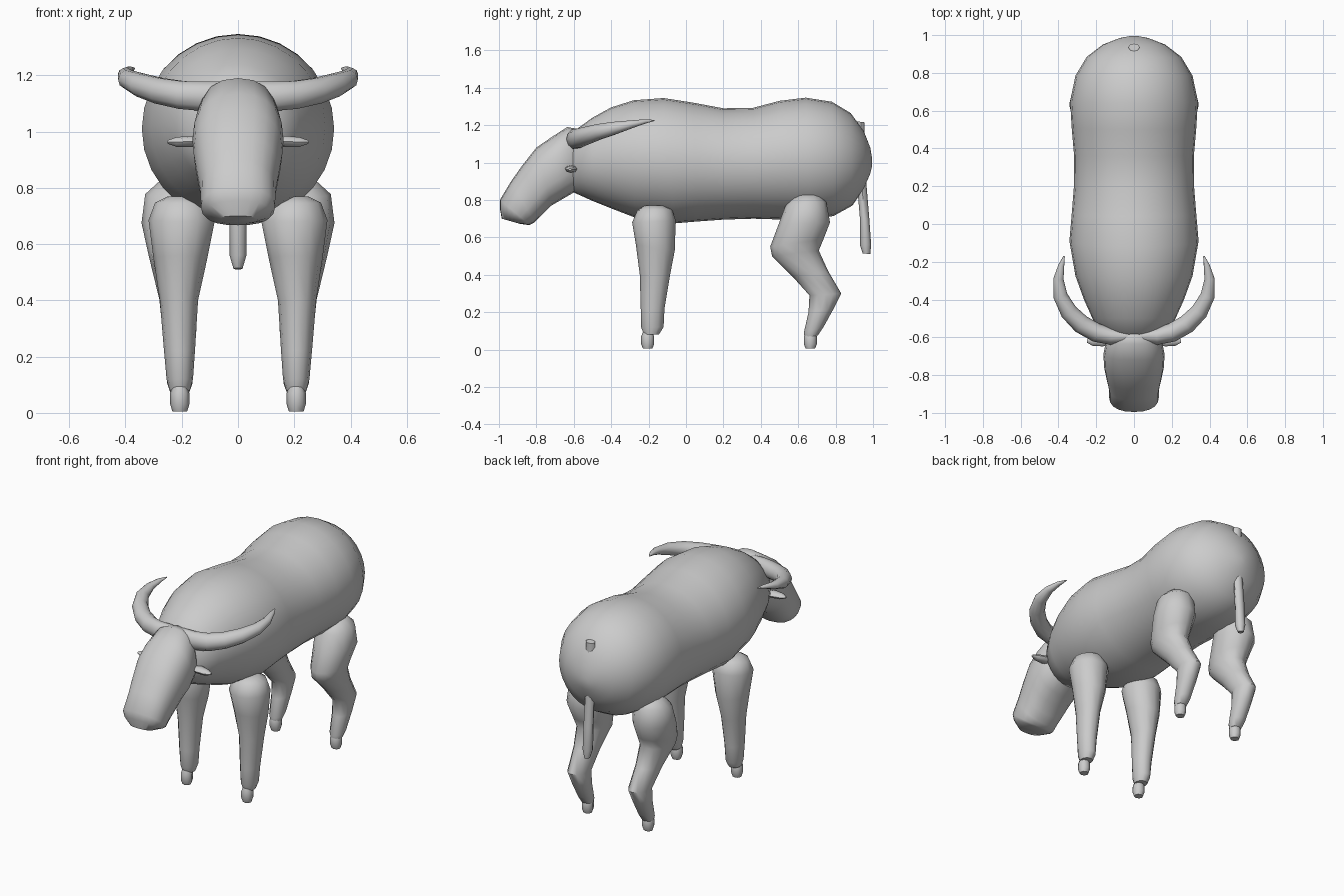
import bpy, bmesh
from math import sin, cos, pi, radians
from mathutils import Vector


def finish(name, rings, angle):
    # Skin consecutive rings of points and close both ends
    bm = bmesh.new()
    vs = [[bm.verts.new(p) for p in r] for r in rings]
    n = len(vs[0])
    for a, b in zip(vs, vs[1:]):
        for i in range(n):
            j = (i + 1) % n
            bm.faces.new((a[i], a[j], b[j], b[i]))
    bm.faces.new(vs[0])
    bm.faces.new(vs[-1])
    bmesh.ops.recalc_face_normals(bm, faces=bm.faces)
    me = bpy.data.meshes.new(name)
    bm.to_mesh(me)
    bm.free()
    ob = bpy.data.objects.new(name, me)
    bpy.context.collection.objects.link(ob)
    bpy.ops.object.select_all(action='DESELECT')
    ob.select_set(True)
    bpy.context.view_layer.objects.active = ob
    bpy.ops.object.shade_smooth_by_angle(angle=radians(angle))
    return ob


def power(v, e):
    return abs(v) ** e * (1 if v > 0 else -1)


def loft(name, sections, n=20, e=1.0, angle=50):
    # section: (y1, z1) and (y2, z2) side outline points, centre x, half width
    rings = []
    for y1, z1, y2, z2, cx, w in sections:
        ring = []
        for i in range(n):
            t = 2 * pi * i / n
            s = power(cos(t), e)
            ring.append(Vector((cx + w * power(sin(t), e),
                                (y1 + y2) / 2 + s * (y1 - y2) / 2,
                                (z1 + z2) / 2 + s * (z1 - z2) / 2)))
        rings.append(ring)
    return finish(name, rings, angle)


def tube(name, path, n=10, angle=50):
    # path: x, y, z, flat radius, upright radius
    pts = [Vector(p[:3]) for p in path]
    rings = []
    for k, p in enumerate(path):
        d = (pts[min(k + 1, len(pts) - 1)] - pts[max(k - 1, 0)]).normalized()
        side = d.cross(Vector((0, 0, 1))).normalized()
        up = side.cross(d)
        rings.append([pts[k] + side * p[3] * cos(2 * pi * i / n)
                      + up * p[4] * sin(2 * pi * i / n) for i in range(n)])
    return finish(name, rings, angle)


# Body, from neck to rump
loft("body", [
    (-0.62, 1.10, -0.62, 0.88, 0, 0.10),
    (-0.59, 1.175, -0.60, 0.84, 0, 0.165),
    (-0.50, 1.24, -0.50, 0.795, 0, 0.22),
    (-0.40, 1.295, -0.40, 0.755, 0, 0.265),
    (-0.28, 1.333, -0.27, 0.705, 0, 0.31),
    (-0.12, 1.345, -0.06, 0.675, 0, 0.342),
    (0.04, 1.32, 0.06, 0.685, 0, 0.33),
    (0.20, 1.29, 0.20, 0.695, 0, 0.318),
    (0.36, 1.293, 0.36, 0.70, 0, 0.317),
    (0.50, 1.33, 0.52, 0.695, 0, 0.33),
    (0.64, 1.347, 0.66, 0.69, 0, 0.338),
    (0.78, 1.325, 0.79, 0.715, 0, 0.31),
    (0.88, 1.265, 0.89, 0.77, 0, 0.25),
    (0.95, 1.17, 0.95, 0.86, 0, 0.165),
    (0.985, 1.08, 0.985, 0.94, 0, 0.075),
    (0.995, 1.02, 0.995, 0.98, 0, 0.02)], n=28)

# Head, from crown to muzzle
loft("head", [
    (-0.56, 1.15, -0.52, 0.90, 0, 0.07),
    (-0.58, 1.18, -0.54, 0.87, 0, 0.105),
    (-0.635, 1.19, -0.60, 0.84, 0, 0.148),
    (-0.72, 1.135, -0.66, 0.805, 0, 0.162),
    (-0.80, 1.08, -0.72, 0.77, 0, 0.158),
    (-0.875, 0.985, -0.77, 0.72, 0, 0.145),
    (-0.935, 0.90, -0.81, 0.68, 0, 0.133),
    (-0.995, 0.80, -0.835, 0.667, 0, 0.132),
    (-0.995, 0.755, -0.85, 0.667, 0, 0.118),
    (-0.985, 0.70, -0.89, 0.673, 0, 0.07)], n=20, e=0.85)

# Tail hanging at the rear
loft("tail", [
    (0.915, 1.22, 0.955, 1.215, 0, 0.03),
    (0.91, 1.10, 0.955, 1.10, 0, 0.028),
    (0.915, 0.88, 0.965, 0.88, 0, 0.028),
    (0.93, 0.70, 0.98, 0.70, 0, 0.031),
    (0.93, 0.56, 0.99, 0.56, 0, 0.03),
    (0.945, 0.515, 0.985, 0.51, 0, 0.016)], n=8)

for s, tag in ((-1, "left"), (1, "right")):
    # Curved horn
    tube(tag + "_horn", [
        (s * 0.03, -0.595, 1.13, 0.035, 0.05),
        (s * 0.12, -0.595, 1.125, 0.045, 0.055),
        (s * 0.20, -0.575, 1.13, 0.05, 0.052),
        (s * 0.28, -0.53, 1.145, 0.05, 0.048),
        (s * 0.345, -0.465, 1.165, 0.046, 0.043),
        (s * 0.39, -0.38, 1.185, 0.038, 0.035),
        (s * 0.40, -0.29, 1.205, 0.027, 0.022),
        (s * 0.385, -0.22, 1.22, 0.016, 0.012),
        (s * 0.37, -0.17, 1.225, 0.004, 0.003)])

    # Small flat ear
    tube(tag + "_ear", [
        (s * 0.12, -0.61, 0.965, 0.03, 0.014),
        (s * 0.17, -0.615, 0.965, 0.033, 0.02),
        (s * 0.22, -0.62, 0.963, 0.025, 0.017),
        (s * 0.25, -0.62, 0.963, 0.008, 0.006)], n=8)

    # Straight front leg
    loft(tag + "_front_leg", [
        (-0.22, 0.77, -0.12, 0.77, s * 0.20, 0.05),
        (-0.26, 0.745, -0.075, 0.75, s * 0.20, 0.095),
        (-0.288, 0.68, -0.055, 0.69, s * 0.20, 0.118),
        (-0.268, 0.56, -0.06, 0.53, s * 0.205, 0.095),
        (-0.247, 0.40, -0.085, 0.40, s * 0.21, 0.068),
        (-0.242, 0.22, -0.115, 0.22, s * 0.208, 0.055),
        (-0.24, 0.12, -0.12, 0.12, s * 0.207, 0.047),
        (-0.225, 0.08, -0.145, 0.08, s * 0.207, 0.036)], n=12)

    # Bent back leg
    loft(tag + "_back_leg", [
        (0.58, 0.825, 0.71, 0.83, s * 0.215, 0.06),
        (0.53, 0.765, 0.75, 0.79, s * 0.22, 0.11),
        (0.495, 0.67, 0.77, 0.68, s * 0.225, 0.118),
        (0.45, 0.55, 0.735, 0.59, s * 0.22, 0.10),
        (0.46, 0.50, 0.71, 0.53, s * 0.217, 0.09),
        (0.57, 0.39, 0.76, 0.42, s * 0.212, 0.068),
        (0.66, 0.29, 0.83, 0.30, s * 0.208, 0.06),
        (0.655, 0.20, 0.79, 0.22, s * 0.208, 0.053),
        (0.63, 0.09, 0.735, 0.12, s * 0.207, 0.045),
        (0.635, 0.065, 0.705, 0.075, s * 0.207, 0.033)], n=12)

    # Small hooves under each leg
    for part, y in (("front", -0.205), ("back", 0.665)):
        loft(f"{tag}_{part}_hoof", [
            (y - 0.025, 0.095, y + 0.025, 0.095, s * 0.207, 0.026),
            (y - 0.035, 0.07, y + 0.035, 0.07, s * 0.207, 0.034),
            (y - 0.035, 0.03, y + 0.035, 0.03, s * 0.207, 0.034),
            (y - 0.025, 0.005, y + 0.025, 0.005, s * 0.207, 0.026)], n=8)
